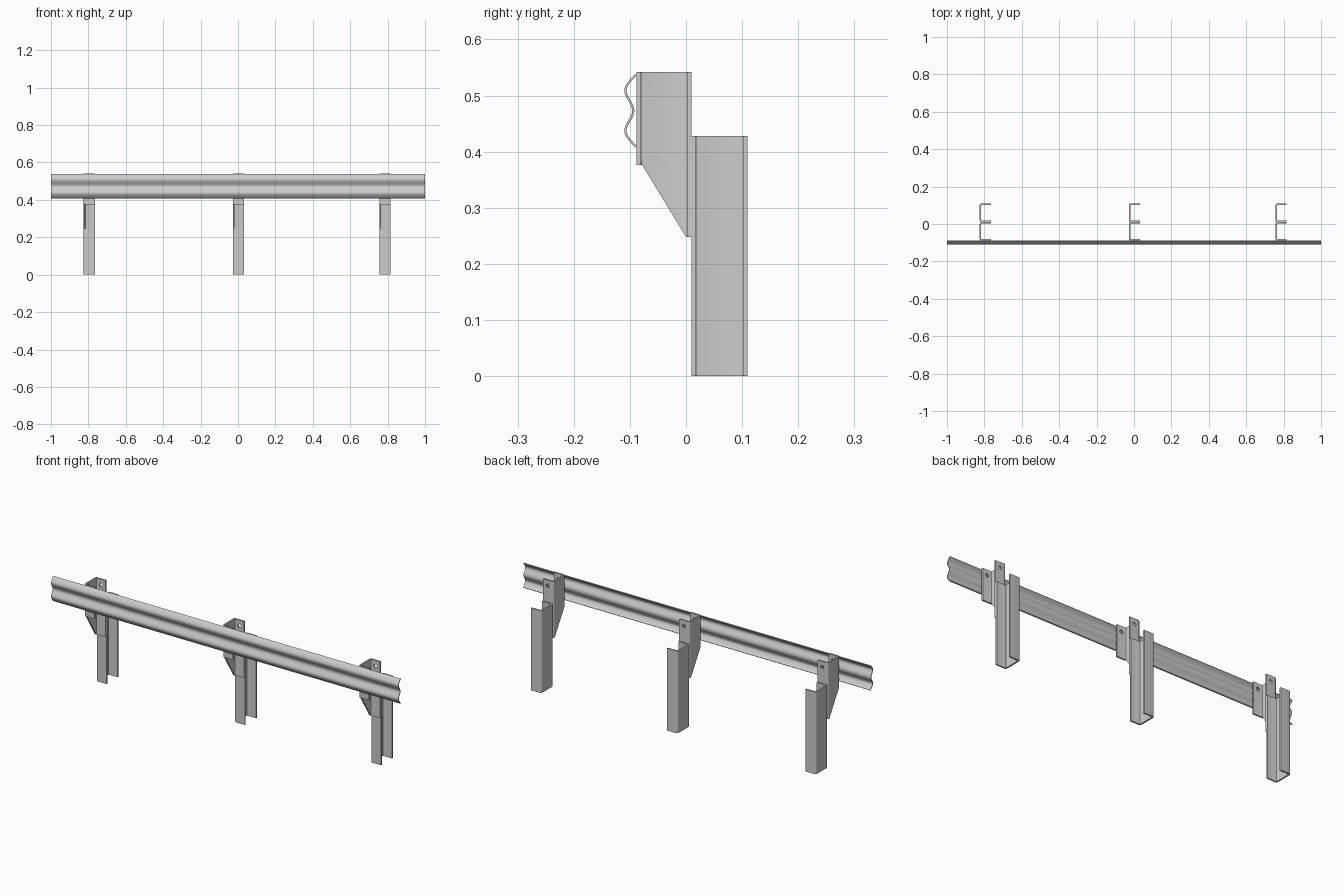
import bpy, bmesh, math
from mathutils import Vector

if "Cube" in bpy.data.objects:
    bpy.data.objects.remove(bpy.data.objects["Cube"])


def mesh_object(name, sections, flip=False):
    """Skin a row of 4-point sections into a closed sheet-metal strip."""
    bm = bmesh.new()
    rows = [[bm.verts.new(p) for p in s] for s in sections]
    for a, b in zip(rows, rows[1:]):
        for i in range(4):
            j = (i + 1) % 4
            bm.faces.new((a[i], a[j], b[j], b[i]))
    bm.faces.new(rows[0])
    bm.faces.new(rows[-1][::-1])
    bmesh.ops.recalc_face_normals(bm, faces=bm.faces)
    me = bpy.data.meshes.new(name)
    bm.to_mesh(me)
    bm.free()
    ob = bpy.data.objects.new(name, me)
    bpy.context.collection.objects.link(ob)
    return ob


def smooth(ob):
    bpy.ops.object.select_all(action='DESELECT')
    ob.select_set(True)
    bpy.context.view_layer.objects.active = ob
    bpy.ops.object.shade_smooth_by_angle(angle=math.radians(35))


def channel(name, x0, y0, y1, top, bottom, width=0.06, t=0.008, r=0.010):
    """C-section with its web at x0 and flanges toward +x; bottom is a function of y."""
    ri = r - t
    pairs = [((x0 + width, y0), (x0 + width, y0 + t))]
    for cy, start in ((y0 + r, 270), (y1 - r, 180)):
        for k in range(4):
            a = math.radians(start - 30 * k)
            d = Vector((math.cos(a), math.sin(a)))
            c = Vector((x0 + r, cy))
            pairs.append((tuple(c + d * r), tuple(c + d * ri)))
    pairs.append(((x0 + width, y1), (x0 + width, y1 - t)))
    return mesh_object(name, [
        [(*o, bottom(o[1])), (*i, bottom(i[1])), (*i, top), (*o, top)]
        for o, i in pairs])


def bracket_bottom(y):
    # short front flange, sloping web, long rear flange
    f = min(1, max(0, (y + 0.078) / 0.078))
    return 0.376 + (0.248 - 0.376) * f


def drill(ob, x, z, radius):
    bpy.ops.mesh.primitive_cylinder_add(vertices=20, radius=radius, depth=0.3,
                                        location=(x, -0.04, z),
                                        rotation=(math.pi / 2, 0, 0))
    cutter = bpy.context.object
    cutter.hide_render = True
    mod = ob.modifiers.new("bolt_hole", 'BOOLEAN')
    mod.operation = 'DIFFERENCE'
    mod.solver = 'EXACT'
    mod.object = cutter
    bpy.context.view_layer.objects.active = ob
    bpy.ops.object.modifier_apply(modifier=mod.name)
    bpy.data.objects.remove(cutter)


# corrugated rail
def wave(s):
    a = abs(s)
    if a < 0.57:
        return -0.101 + 0.007 * math.cos(math.pi * s / 0.57)
    return -0.108 + 0.019 * ((a - 0.57) / 0.43) ** 1.6


N, HALF = 40, 0.002
line = [Vector((wave(-1 + 2 * i / N), 0.473 + 0.064 * (-1 + 2 * i / N)))
        for i in range(N + 1)]
sections = []
for i, p in enumerate(line):
    d = (line[min(i + 1, N)] - line[max(i - 1, 0)]).normalized()
    n = Vector((d.y, -d.x)) * HALF
    a, b = p + n, p - n
    sections.append([(-1, *a), (1, *a), (1, *b), (-1, *b)])
smooth(mesh_object("rail", sections))

# posts and the brackets that carry the rail
for label, x0 in (("left", -0.825), ("middle", -0.028), ("right", 0.756)):
    post = channel("post_" + label, x0, 0.01, 0.11, 0.428, lambda y: 0.0)
    smooth(post)
    bracket = channel("bracket_" + label, x0, -0.088, 0.01, 0.542, bracket_bottom)
    drill(bracket, x0 + 0.034, 0.512, 0.009)
    smooth(bracket)
